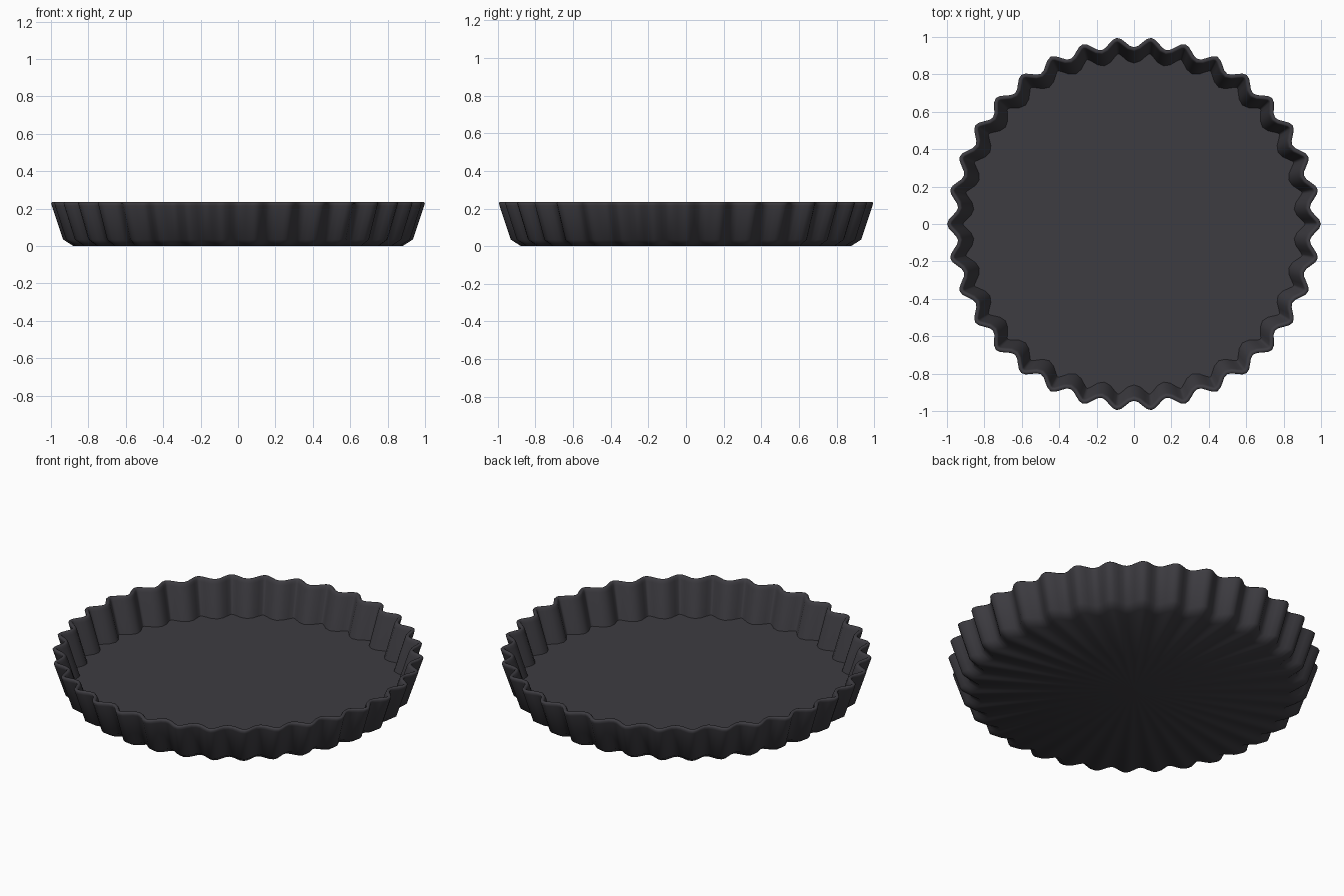
import bpy, bmesh, math

cube = bpy.data.objects.get("Cube")
if cube:
    bpy.data.objects.remove(cube, do_unlink=True)

FLUTES = 34
STEPS = FLUTES * 8
WAVE = 0.027          # half depth of the flutes
WALL = 0.024          # wall thickness

# Dark metal
metal = bpy.data.materials.new("dark_metal")
metal.use_nodes = True
colour = (0.047, 0.045, 0.053, 1)
metal.diffuse_color = colour
bsdf = metal.node_tree.nodes["Principled BSDF"]
bsdf.inputs["Base Color"].default_value = colour
bsdf.inputs["Roughness"].default_value = 0.6


def fluted_ring(bm, peak, z, inset):
    """Wavy ring with the given peak radius, offset inward along its normal."""
    verts = []
    for i in range(STEPS):
        a = 2 * math.pi * i / STEPS
        r = peak - WAVE + WAVE * math.cos(FLUTES * a)
        slope = -WAVE * FLUTES * math.sin(FLUTES * a)
        length = math.hypot(r, slope)
        radial = r - inset * r / length
        side = inset * slope / length
        verts.append(bm.verts.new((radial * math.cos(a) - side * math.sin(a),
                                   radial * math.sin(a) + side * math.cos(a), z)))
    return verts


# Outer wall, rounded rim, inner wall: peak radius, height, inset
profile = [(0.88, 0.0, 0), (0.935, 0.035, 0), (0.995, 0.215, 0),
           (1.0, 0.229, 0.001), (1.0, 0.235, 0.006),
           (1.0, 0.235, WALL - 0.006), (1.0, 0.229, WALL - 0.001),
           (0.995, 0.215, WALL), (0.938, 0.035, WALL)]

bm = bmesh.new()
rings = [fluted_ring(bm, *p) for p in profile]
for low, high in zip(rings, rings[1:]):
    for i in range(STEPS):
        j = (i + 1) % STEPS
        bm.faces.new((low[i], low[j], high[j], high[i]))

# Underside and floor, fanned from the centre
for ring, z in ((rings[0], 0.0), (rings[-1], 0.035)):
    centre = bm.verts.new((0, 0, z))
    for i in range(STEPS):
        bm.faces.new((centre, ring[i], ring[(i + 1) % STEPS]))
bmesh.ops.recalc_face_normals(bm, faces=bm.faces[:])

mesh = bpy.data.meshes.new("fluted_tart_pan")
bm.to_mesh(mesh)
bm.free()
mesh.materials.append(metal)
pan = bpy.data.objects.new("fluted_tart_pan", mesh)
bpy.context.collection.objects.link(pan)
bpy.context.view_layer.objects.active = pan
pan.select_set(True)
bpy.ops.object.shade_smooth_by_angle(angle=math.radians(58))
